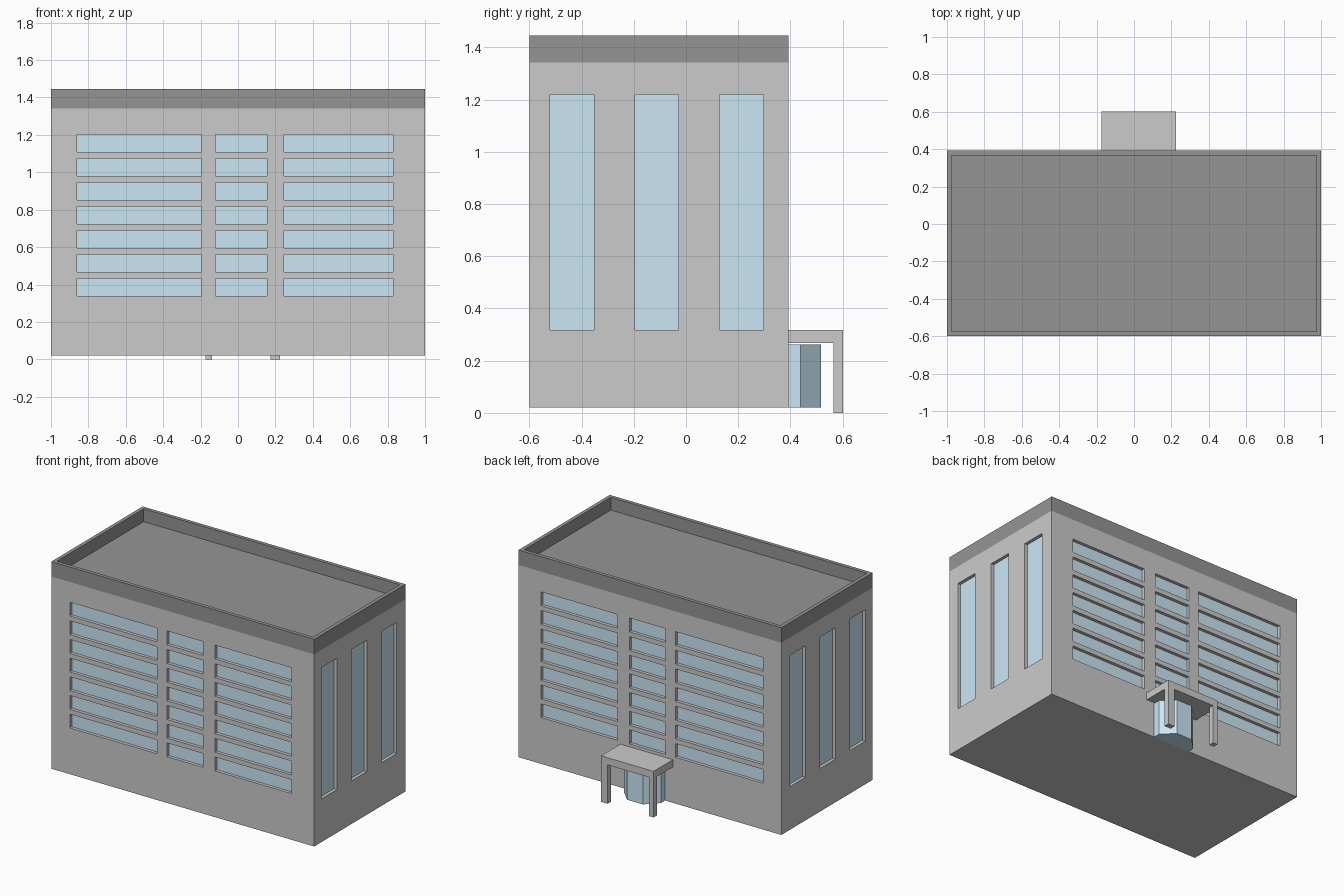
import bpy, bmesh

if "Cube" in bpy.data.objects:
    bpy.data.objects.remove(bpy.data.objects["Cube"])

Y0, Y1 = -0.60, 0.392      # front and back walls
Z0, ZB, ZT = 0.02, 1.342, 1.445  # base, parapet bottom, parapet top
RECESS = 0.022


def material(name, rgb):
    m = bpy.data.materials.new(name)
    m.diffuse_color = (*rgb, 1)
    m.use_nodes = True
    m.node_tree.nodes["Principled BSDF"].inputs["Base Color"].default_value = m.diffuse_color
    return m


glass = material("glass", (0.60, 0.80, 0.92))
dark = material("dark_grey", (0.30, 0.30, 0.30))


def finish(name, bm, mat=None):
    bmesh.ops.recalc_face_normals(bm, faces=bm.faces)
    mesh = bpy.data.meshes.new(name)
    bm.to_mesh(mesh)
    bm.free()
    if mat:
        mesh.materials.append(mat)
    ob = bpy.data.objects.new(name, mesh)
    bpy.context.collection.objects.link(ob)
    return ob


def add_box(bm, x, y, z):
    verts = bmesh.ops.create_cube(bm, size=1)["verts"]
    for v in verts:
        v.co = [r[0] if c < 0 else r[1] for c, r in zip(v.co, (x, y, z))]


def boxes(name, specs, mat=None):
    bm = bmesh.new()
    for s in specs:
        add_box(bm, *s)
    return finish(name, bm, mat)


def prism(name, outline, z0, z1, mat=None):
    bm = bmesh.new()
    f = bm.faces.new([bm.verts.new((x, y, z0)) for x, y in outline])
    top = bmesh.ops.extrude_face_region(bm, geom=[f])["geom"]
    bmesh.ops.translate(bm, vec=(0, 0, z1 - z0),
                        verts=[g for g in top if isinstance(g, bmesh.types.BMVert)])
    return finish(name, bm, mat)


# Window openings: strips on front and back, tall slots on both sides
columns = [(-0.86, -0.195), (-0.12, 0.155), (0.245, 0.828)]
rows = [(0.338 + i * 0.1283, 0.433 + i * 0.1283) for i in range(7)]
slots = [(-0.52, -0.352), (-0.196, -0.028), (0.129, 0.297)]
slot_z = (0.317, 1.22)


def openings(outer, inner):
    """Boxes spanning from inner to outer depth, measured into each wall."""
    out = []
    for c in columns:
        for r in rows:
            out.append((c, (Y0 + outer, Y0 + inner), r))
            out.append((c, (Y1 - inner, Y1 - outer), r))
    for s in slots:
        out.append(((1 - inner, 1 - outer), s, slot_z))
        out.append(((-1 + outer, -1 + inner), s, slot_z))
    return out


# Main walls with recesses cut in
walls = boxes("walls", [((-1, 1), (Y0, Y1), (Z0, ZB))])
cutter = boxes("window_cutter", openings(-0.05, RECESS + 0.02))
cutter.hide_render = True
cutter.hide_viewport = True
cut = walls.modifiers.new("window_recesses", "BOOLEAN")
cut.operation = "DIFFERENCE"
cut.solver = "EXACT"
cut.object = cutter

# Glass set back in the recesses
boxes("window_glass", openings(RECESS, RECESS + 0.02), glass)

# Parapet with sunken roof
bm = bmesh.new()
add_box(bm, (-1, 1), (Y0, Y1), (ZB, ZT))
bm.normal_update()
top = max(bm.faces, key=lambda f: f.calc_center_median().z)
bmesh.ops.inset_region(bm, faces=[top], thickness=0.036)
floor = bmesh.ops.extrude_discrete_faces(bm, faces=[top])["faces"][0]
bmesh.ops.translate(bm, vec=(0, 0, -0.088), verts=floor.verts)
finish("parapet_roof", bm, dark)

# Entrance canopy on two posts
boxes("canopy", [((-0.175, 0.225), (Y1, 0.602), (0.267, 0.317))])
boxes("canopy_posts", [((-0.175, -0.14), (0.565, 0.602), (0, 0.267)),
                       ((0.175, 0.225), (0.565, 0.602), (0, 0.267))])

# Half-octagon glazed entrance
half = [(0.14, Y1), (0.14, 0.438), (0.06, 0.518)]
outline = [(0.025 + x, y) for x, y in half] + [(0.025 - x, y) for x, y in reversed(half)]
prism("entrance_bay", outline, Z0, 0.262, glass)
